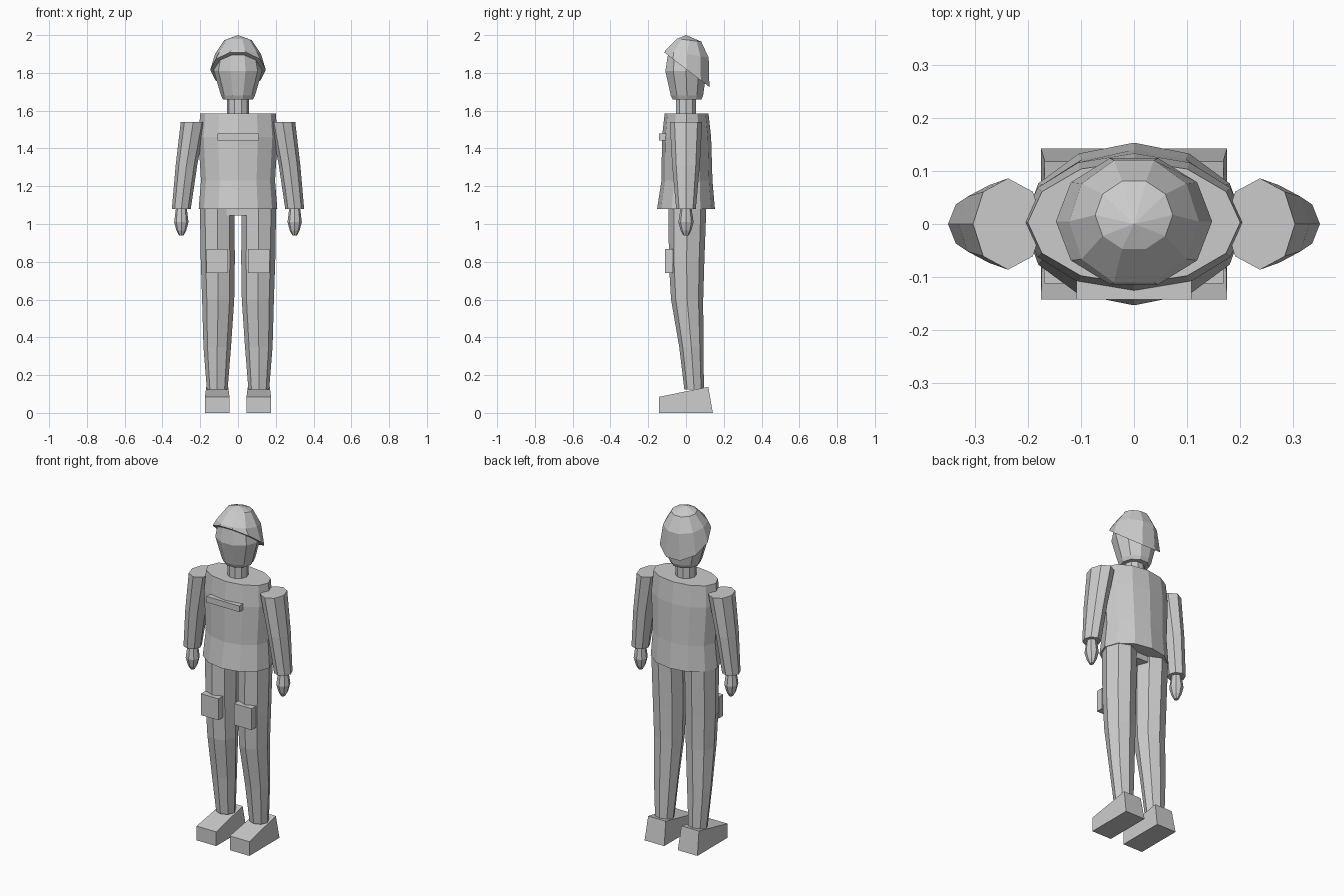
import bpy
import bmesh
from math import cos, sin, tau

cube = bpy.data.objects.get("Cube")
if cube:
    bpy.data.objects.remove(cube, do_unlink=True)

grey = bpy.data.materials.new("plain_grey")
grey.use_nodes = True
colour = (0.6, 0.6, 0.6, 1)
grey.diffuse_color = colour
grey.node_tree.nodes["Principled BSDF"].inputs["Base Color"].default_value = colour


def finish(name, bm):
    bmesh.ops.recalc_face_normals(bm, faces=bm.faces)
    mesh = bpy.data.meshes.new(name)
    bm.to_mesh(mesh)
    bm.free()
    mesh.materials.append(grey)
    bpy.context.collection.objects.link(bpy.data.objects.new(name, mesh))


def loft(name, sides, rings, side=1, apex=None):
    """Skin elliptical rings (z, centre x, centre y, radius x, radius y, slope along y)."""
    bm = bmesh.new()
    loops = []
    for z, cx, cy, rx, ry, *slope in rings:
        loop = []
        for i in range(sides):
            a = tau * i / sides
            y = cy + ry * sin(a)
            loop.append(bm.verts.new((side * (cx + rx * cos(a)), y, z + (slope[0] * y if slope else 0))))
        loops.append(loop)
    for low, high in zip(loops, loops[1:]):
        for i in range(sides):
            j = (i + 1) % sides
            bm.faces.new((low[i], low[j], high[j], high[i]))
    bm.faces.new(loops[0])
    if apex:
        tip = bm.verts.new(apex)
        for i in range(sides):
            bm.faces.new((loops[-1][i], loops[-1][(i + 1) % sides], tip))
    else:
        bm.faces.new(loops[-1])
    finish(name, bm)


def box(name, low, high, side=1):
    bm = bmesh.new()
    bmesh.ops.create_cube(bm, size=1)
    for v in bm.verts:
        v.co = [lo if c < 0 else hi for c, lo, hi in zip(v.co, low, high)]
        v.co.x *= side
    finish(name, bm)


def shoe(name, side):
    # wedge with a low toe, tall heel and slightly narrower top
    bm = bmesh.new()
    bmesh.ops.create_cube(bm, size=1)
    for v in bm.verts:
        top, back = v.co.z > 0, v.co.y > 0
        half = 0.058 if top and back else 0.065
        x = 0.11 + (half if v.co.x > 0 else -half)
        y = (0.118 if top else 0.142) if back else -0.142
        z = (0.138 if back else 0.085) if top else 0
        v.co = (side * x, y, z)
    finish(name, bm)


# Head, neck and cap
loft("neck", 10, [(1.57, 0, 0, 0.058, 0.057), (1.68, 0, 0, 0.058, 0.057)])
loft("head", 10, [(1.66, 0, 0.005, 0.08, 0.08), (1.68, 0, 0.005, 0.09, 0.09),
                  (1.81, 0, 0, 0.128, 0.115), (1.9, 0, 0, 0.11, 0.1)])
loft("cap", 10, [(1.82, 0, 0.005, 0.147, 0.125, -0.766),
                 (1.9, 0, 0.005, 0.122, 0.121, -0.16),
                 (1.975, 0, 0.017, 0.073, 0.067, -0.12)], apex=(0, 0, 2))

# Torso
loft("torso", 12, [(1.08, 0, 0, 0.208, 0.153), (1.23, 0, 0.005, 0.196, 0.135),
                   (1.46, 0, 0.003, 0.21, 0.13), (1.585, 0, 0.003, 0.2, 0.116)])
box("hip_block", (-0.09, -0.07, 1.045), (0.09, 0.07, 1.12))
box("chest_strip", (-0.108, -0.142, 1.442), (0.108, -0.1, 1.478))

# Limbs on both sides
for label, s in (("left", 1), ("right", -1)):
    loft(f"{label}_arm", 8, [(1.08, 0.3, 0, 0.05, 0.052), (1.31, 0.273, 0, 0.057, 0.073),
                             (1.54, 0.237, 0, 0.066, 0.086)], s)
    loft(f"{label}_hand", 8, [(0.94, 0.3, 0, 0.012, 0.014), (0.965, 0.3, 0, 0.026, 0.028),
                              (1.01, 0.3, 0, 0.038, 0.04), (1.09, 0.3, 0, 0.028, 0.028)], s)
    loft(f"{label}_leg", 8, [(0.125, 0.11, 0.043, 0.055, 0.052), (0.35, 0.11, 0.028, 0.073, 0.064),
                             (0.6, 0.105, 0.006, 0.085, 0.085), (0.8, 0.107, 0.003, 0.09, 0.094),
                             (1.1, 0.11, 0.008, 0.092, 0.1)], s)
    box(f"{label}_thigh_pouch", (0.052, -0.112, 0.74), (0.168, -0.07, 0.868), s)
    shoe(f"{label}_shoe", s)
